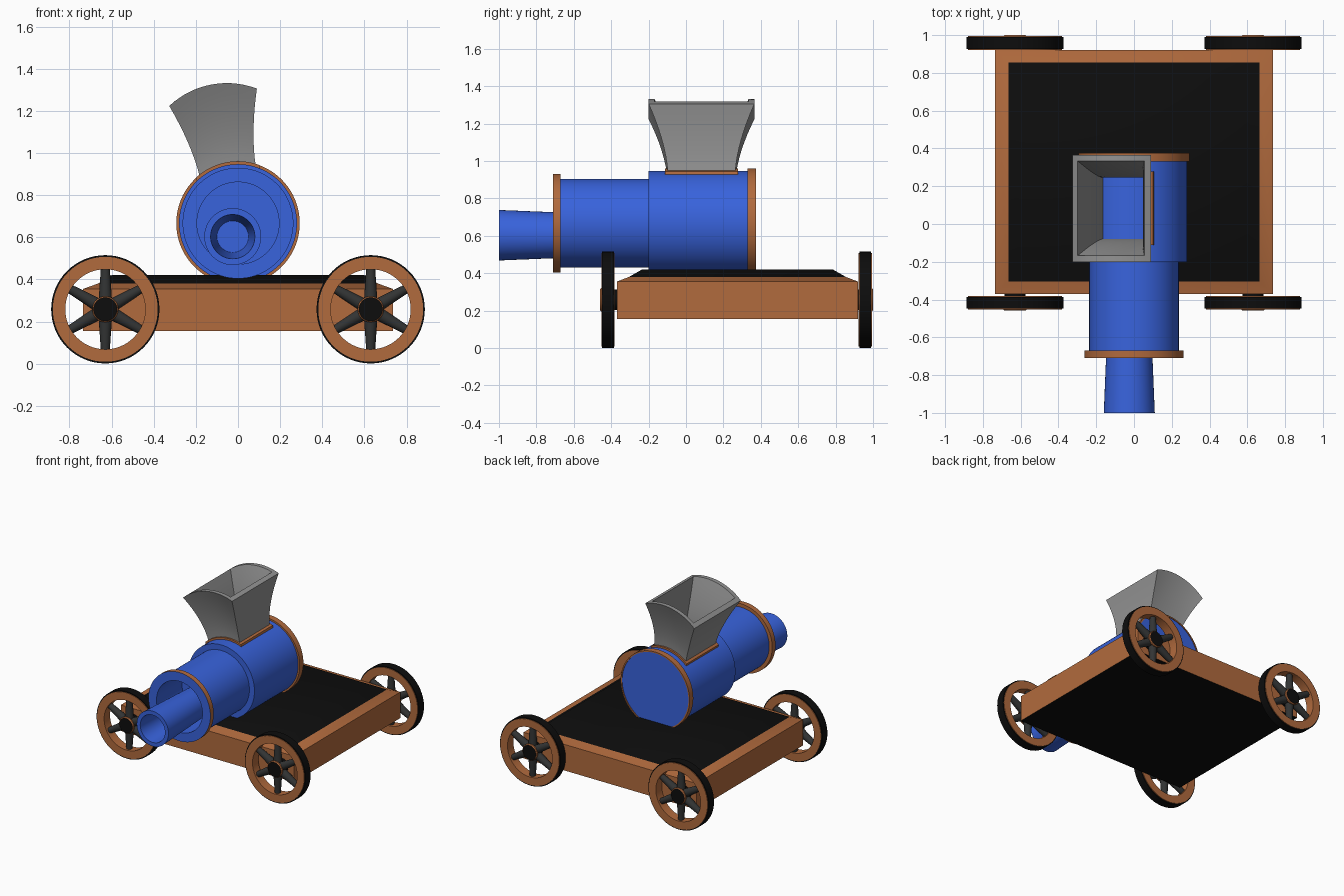
import bpy, bmesh, math
from mathutils import Matrix, Vector

cube = bpy.data.objects.get("Cube")
if cube:
    bpy.data.objects.remove(cube, do_unlink=True)


def material(name, rgb):
    m = bpy.data.materials.new(name)
    m.use_nodes = True
    m.diffuse_color = (*rgb, 1)
    bsdf = next(n for n in m.node_tree.nodes if n.type == 'BSDF_PRINCIPLED')
    bsdf.inputs["Base Color"].default_value = (*rgb, 1)
    return m


BLUE = material("blue paint", (0.04, 0.125, 0.72))
BROWN = material("copper brown", (0.44, 0.145, 0.047))
BLACK = material("black", (0.004, 0.004, 0.004))
DARK = material("dark iron", (0.032, 0.034, 0.034))
GREY = material("grey metal", (0.29, 0.29, 0.29))


def finish(name, bm, mats, loc=(0, 0, 0)):
    bmesh.ops.recalc_face_normals(bm, faces=bm.faces)
    me = bpy.data.meshes.new(name)
    bm.to_mesh(me)
    bm.free()
    for m in mats:
        me.materials.append(m)
    ob = bpy.data.objects.new(name, me)
    ob.location = loc
    bpy.context.collection.objects.link(ob)
    bpy.ops.object.select_all(action='DESELECT')
    ob.select_set(True)
    bpy.context.view_layer.objects.active = ob
    bpy.ops.object.shade_smooth_by_angle(angle=math.radians(35))
    return ob


def bridge(bm, a, b, index):
    """Join two vertex loops; a single-vertex loop makes a fan."""
    n = max(len(a), len(b))
    for i in range(n):
        j = (i + 1) % n
        if len(a) == 1:
            vs = (a[0], b[i], b[j])
        elif len(b) == 1:
            vs = (a[i], a[j], b[0])
        else:
            vs = (a[i], a[j], b[j], b[i])
        bm.faces.new(vs).material_index = index


def lathe(name, profile, mats, loc, seg=64, closed=False):
    """Spin (radius, y, material) points about the y axis."""
    bm = bmesh.new()
    rings = []
    for r, y, _ in profile:
        count = seg if r > 0 else 1
        rings.append([bm.verts.new((r * math.cos(math.tau * i / seg), y,
                                    r * math.sin(math.tau * i / seg)))
                      for i in range(count)])
    last = len(rings) if closed else len(rings) - 1
    for k in range(last):
        bridge(bm, rings[k], rings[(k + 1) % len(rings)], mats.index(profile[k][2]))
    return finish(name, bm, mats, loc)


def loft(name, levels, mats, loc, n=1, caps=None, closed=False):
    """Join rectangular loops given as (half_x, half_y, height(x), material)."""
    bm = bmesh.new()
    rings = []
    for hx, hy, height, _ in levels:
        xs = [hx * (2 * i / n - 1) for i in range(n + 1)]
        pts = [(x, -hy) for x in xs] + [(x, hy) for x in reversed(xs)]
        rings.append([bm.verts.new((x, y, height(x))) for x, y in pts])
    last = len(rings) if closed else len(rings) - 1
    for k in range(last):
        bridge(bm, rings[k], rings[(k + 1) % len(rings)], mats.index(levels[k][3]))
    if caps:
        for ring in (rings[0], rings[-1]):
            bm.faces.new(ring).material_index = mats.index(caps)
    return finish(name, bm, mats, loc)


def flat(z):
    return lambda x: z


def arc(radius, centre=0):
    return lambda x: centre + math.sqrt(radius ** 2 - x ** 2)


# Wagon bed with black deck and underside
loft("wagon_bed", [(0.735, 0.645, flat(0.155), BROWN),
                   (0.735, 0.645, flat(0.355), BROWN),
                   (0.665, 0.58, flat(0.38), BLACK),
                   (0.6, 0.51, flat(0.42), BLACK)],
     [BROWN, BLACK], (0, 0.275, 0), caps=BLACK)

# Barrel with rear flange, stepped front section, front flange and open mouth
AXIS_Z = 0.667
lathe("barrel", [(0, 0.37, BLUE), (0.283, 0.37, BROWN), (0.283, 0.375, BROWN),
                 (0.293, 0.375, BROWN), (0.293, 0.33, BROWN), (0.28, 0.33, BLUE),
                 (0.28, -0.2, BLUE), (0.237, -0.2, BLUE), (0.237, -0.67, BROWN),
                 (0.263, -0.67, BROWN), (0.263, -0.71, BLUE), (0.195, -0.71, BLUE),
                 (0.195, -0.4, BLUE), (0, -0.4, BLUE)],
      [BLUE, BROWN], (0, 0, AXIS_Z), seg=80)

# Off-centre nozzle
lathe("nozzle", [(0.11, -0.39, BLUE), (0.135, -1, BLUE), (0.105, -1, BLUE),
                 (0.075, -0.5, BLUE), (0, -0.5, BLUE)],
      [BLUE], (-0.025, 0, 0.603))

# Flared hopper, tilted about the barrel axis
TILT = math.radians(-11.2)
STEPS = 8
low, high = arc(0.275), arc(0.4, 0.27)


def hopper_level(t, wall):
    flare = t ** 1.6
    return (0.135 + 0.077 * flare - wall, 0.18 + 0.103 * flare - wall,
            lambda x: low(x) + t * (high(x) - low(x)), GREY)


ts = [i / STEPS for i in range(STEPS + 1)]
levels = [hopper_level(t, 0) for t in ts]
levels += [hopper_level(t, 0.018 + 0.014 * t) for t in reversed(ts)]
hopper = loft("hopper", levels, [GREY], (0, 0.083, AXIS_Z), n=16, closed=True)

# Curved collar where the hopper meets the barrel
collar = loft("hopper_collar", [(0.153, 0.195, arc(0.275), BROWN),
                                (0.153, 0.195, arc(0.294), BROWN),
                                (0.13, 0.175, arc(0.294), BROWN),
                                (0.13, 0.175, arc(0.275), BROWN)],
              [BROWN], (0, 0.083, AXIS_Z), n=16, closed=True)
for ob in (hopper, collar):
    ob.rotation_euler.y = TILT


# Wheels: rim, tyre, hub and six tapered spokes
def wheel(name, x, y, out):
    loc = (x, y, 0.258)
    w = 0.036
    lathe(name + "_rim", [(0.19, -w, BROWN), (0.249, -w, BROWN),
                          (0.249, w, BROWN), (0.19, w, BROWN)],
          [BROWN], loc, closed=True)
    lathe(name + "_tyre", [(0.24, -0.031, BLACK), (0.257, -0.031, BLACK),
                           (0.257, 0.031, BLACK), (0.24, 0.031, BLACK)],
          [BLACK], loc, closed=True)
    lathe(name + "_hub", [(0, out * 0.042, BLACK), (0.056, out * 0.042, BROWN),
                          (0.062, out * 0.036, BROWN), (0.062, out * 0.026, BLACK),
                          (0.056, out * 0.026, BLACK), (0.056, -out * 0.05, BLACK),
                          (0, -out * 0.05, BLACK)],
          [BLACK, BROWN], loc, seg=32)
    bm = bmesh.new()
    for i in range(6):
        turn = Matrix.Rotation(math.tau * i / 6, 4, 'Y')
        bmesh.ops.create_cone(bm, cap_ends=True, segments=16,
                              radius1=0.032, radius2=0.021, depth=0.16,
                              matrix=turn @ Matrix.Translation(Vector((0, 0, 0.118))))
    finish(name + "_spokes", bm, [DARK], loc)


for side, x in (("left", 0.63), ("right", -0.63)):
    wheel("front_" + side + "_wheel", x, -0.417, -1)
    wheel("rear_" + side + "_wheel", x, 0.958, 1)
